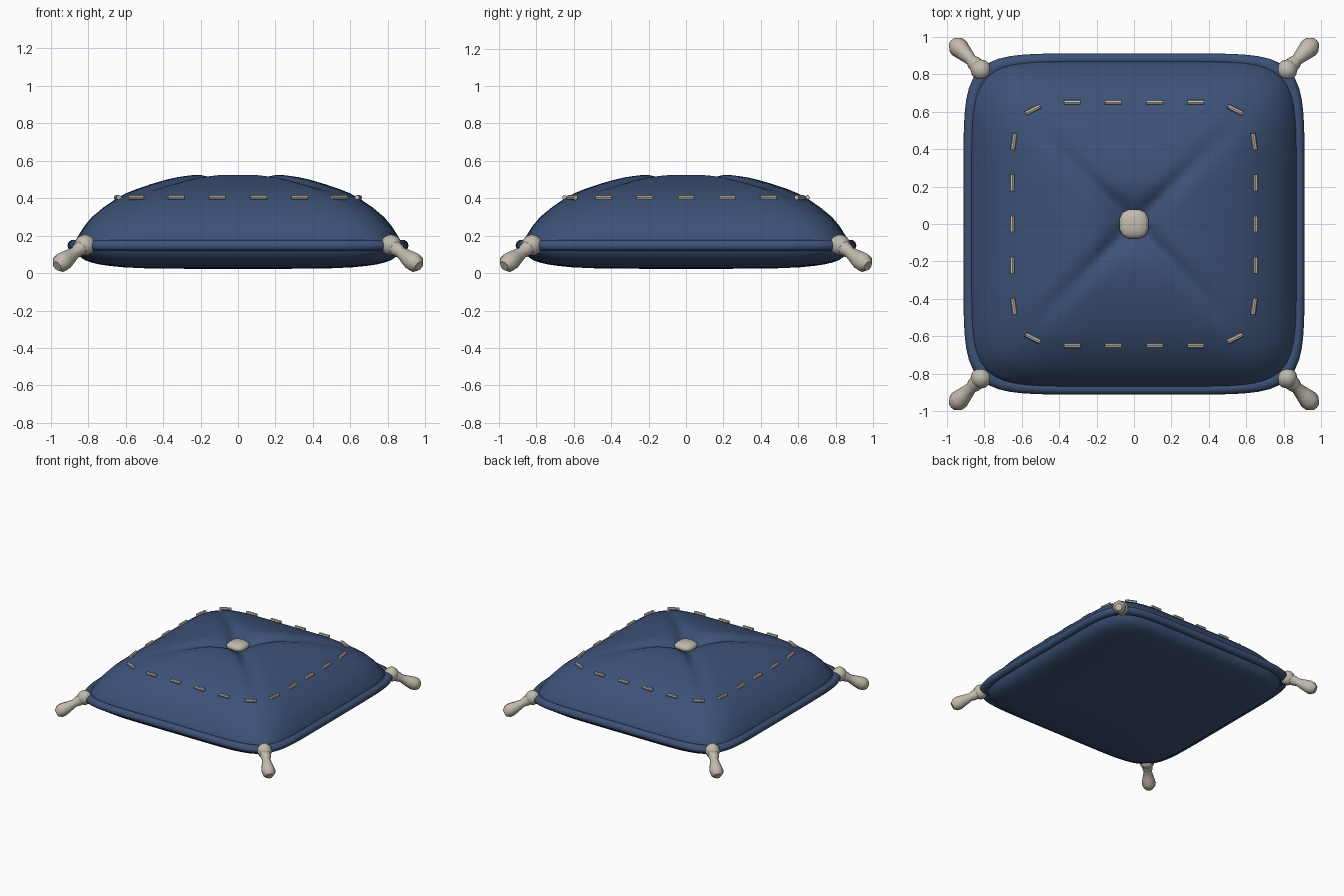
import bpy, bmesh, math
from mathutils import Vector

if "Cube" in bpy.data.objects:
    bpy.data.objects.remove(bpy.data.objects["Cube"])


def material(name, rgb):
    m = bpy.data.materials.new(name)
    m.diffuse_color = (*rgb, 1)
    m.use_nodes = True
    m.node_tree.nodes["Principled BSDF"].inputs["Base Color"].default_value = m.diffuse_color
    return m


BLUE = material("navy fabric", (0.046, 0.084, 0.185))
CREAM = material("cream trim", (0.53, 0.49, 0.42))


def finish(bm, name, mat, angle=60):
    bmesh.ops.recalc_face_normals(bm, faces=bm.faces)
    me = bpy.data.meshes.new(name)
    bm.to_mesh(me)
    bm.free()
    me.materials.append(mat)
    ob = bpy.data.objects.new(name, me)
    bpy.context.collection.objects.link(ob)
    bpy.ops.object.select_all(action='DESELECT')
    ob.select_set(True)
    bpy.context.view_layer.objects.active = ob
    bpy.ops.object.shade_smooth_by_angle(angle=math.radians(angle))
    return ob


def skin(bm, rings, closed=False):
    """Join rings of vertices with quads."""
    n = len(rings[0])
    pairs = list(zip(rings, rings[1:])) + ([(rings[-1], rings[0])] if closed else [])
    for a, b in pairs:
        for i in range(n):
            j = (i + 1) % n
            bm.faces.new((a[i], a[j], b[j], b[i]))


def squircle(half, power, angle):
    c, s = math.cos(angle), math.sin(angle)
    r = half * (abs(c) ** power + abs(s) ** power) ** (-1 / power)
    return r * c, r * s


def spline(pts, steps):
    """Smooth curve through the profile points."""
    p = [Vector(q) for q in pts]
    p = [2 * p[0] - p[1]] + p + [2 * p[-1] - p[-2]]
    out = []
    for a, b, c, d in zip(p, p[1:], p[2:], p[3:]):
        for k in range(steps):
            t = k / steps
            out.append(0.5 * (2 * b + (c - a) * t + (2 * a - 5 * b + 4 * c - d) * t * t
                              + (3 * b - a - 3 * c + d) * t ** 3))
    return out + [p[-2]]


# Cushion: stacked rounded-square rings, with a centre dimple and diagonal creases
SEG = 128
profile = [(0.02, 0.462), (0.06, 0.472), (0.12, 0.503), (0.2, 0.524), (0.28, 0.519),
           (0.38, 0.5), (0.54, 0.45), (0.65, 0.398), (0.78, 0.3), (0.85, 0.205),
           (0.872, 0.15), (0.84, 0.085), (0.78, 0.056), (0.68, 0.038), (0.5, 0.026), (0.05, 0.022)]
bm = bmesh.new()
rings = []
for k, (half, z) in enumerate(spline(profile, 2)):
    ring = []
    for i in range(SEG):
        x, y = squircle(half, 2.5 + 5 * half, 2 * math.pi * i / SEG)
        d = abs(abs(x) - abs(y)) / math.sqrt(2)
        fade = min(1, half / 0.15) * max(0, 1 - half / 0.72)
        dip = 0.045 * fade * math.exp(-(d / 0.05) ** 2) if z > 0.3 else 0
        ring.append(bm.verts.new((x, y, z - dip)))
    rings.append(ring)
skin(bm, rings)
bm.faces.new(rings[0])
bm.faces.new(rings[-1])
finish(bm, "cushion", BLUE)

# Piping: round cord swept along the seam
bm = bmesh.new()
rings = []
for i in range(SEG):
    a = 2 * math.pi * i / SEG
    ring = []
    for j in range(10):
        t = 2 * math.pi * j / 10
        x, y = squircle(0.88 + 0.031 * math.cos(t), 7, a)
        ring.append(bm.verts.new((x, y, 0.148 + 0.031 * math.sin(t))))
    rings.append(ring)
skin(bm, rings, closed=True)
finish(bm, "piping", BLUE)

# Button: flattened rounded square in the dimple
bm = bmesh.new()
rings = []
for half, z in [(0.06, 0.455), (0.078, 0.475), (0.078, 0.492), (0.06, 0.507), (0.03, 0.514)]:
    rings.append([bm.verts.new((*squircle(half, 3, 2 * math.pi * i / 16), z)) for i in range(16)])
skin(bm, rings)
bm.faces.new(rings[0])
bm.faces.new(rings[-1])
finish(bm, "button", CREAM)


def rod(bm, start, axis, sections, sides):
    """Turned shape along an axis from (distance, radius) sections."""
    q = axis.to_track_quat('Z', 'Y')
    rings = []
    for dist, r in sections:
        rings.append([bm.verts.new(start + q @ Vector((r * math.cos(2 * math.pi * i / sides),
                                                       r * math.sin(2 * math.pi * i / sides), dist)))
                      for i in range(sides)])
    skin(bm, rings)
    bm.faces.new(rings[0])
    bm.faces.new(rings[-1])


# Stitches: short rods around the top, tilted at the corners
bm = bmesh.new()
spots = []
for s in (-1, 1):
    for x in (-0.33, -0.11, 0.11, 0.33):
        spots.append((x, s * 0.65, 0))
    for y in (-0.22, 0, 0.22):
        spots.append((s * 0.65, y, math.pi / 2))
    for t in (-1, 1):
        spots.append((s * 0.54, t * 0.61, -s * t * math.radians(27)))
        spots.append((s * 0.642, t * 0.44, math.pi / 2 + s * t * math.radians(8)))
for x, y, a in spots:
    axis = Vector((math.cos(a), math.sin(a), 0))
    rod(bm, Vector((x, y, 0.404)) - axis * 0.044, axis, [(0, 0.013), (0.088, 0.013)], 8)
finish(bm, "stitches", CREAM, 40)

# Corner tassels: a knot and a flared, drooping tail
for sx, side in ((-1, "left"), (1, "right")):
    for sy, end in ((-1, "front"), (1, "back")):
        bm = bmesh.new()
        geo = bmesh.ops.create_uvsphere(bm, u_segments=12, v_segments=8, radius=0.056)
        knot = Vector((sx * 0.817, sy * 0.823, 0.15))
        bmesh.ops.translate(bm, verts=geo["verts"], vec=knot)
        axis = Vector((sx * 0.14, sy * 0.14, -0.105)).normalized()
        rod(bm, knot, axis, [(0.03, 0.042), (0.065, 0.038), (0.085, 0.031), (0.14, 0.043),
                             (0.185, 0.053), (0.215, 0.049), (0.24, 0.028)], 8)
        finish(bm, f"{end}_{side}_tassel", CREAM, 50)
        for v in bpy.context.object.data.vertices:
            v.co.x = max(-1, min(1, v.co.x))
            v.co.y = max(-1, min(1, v.co.y))
            v.co.z = max(0, v.co.z)
